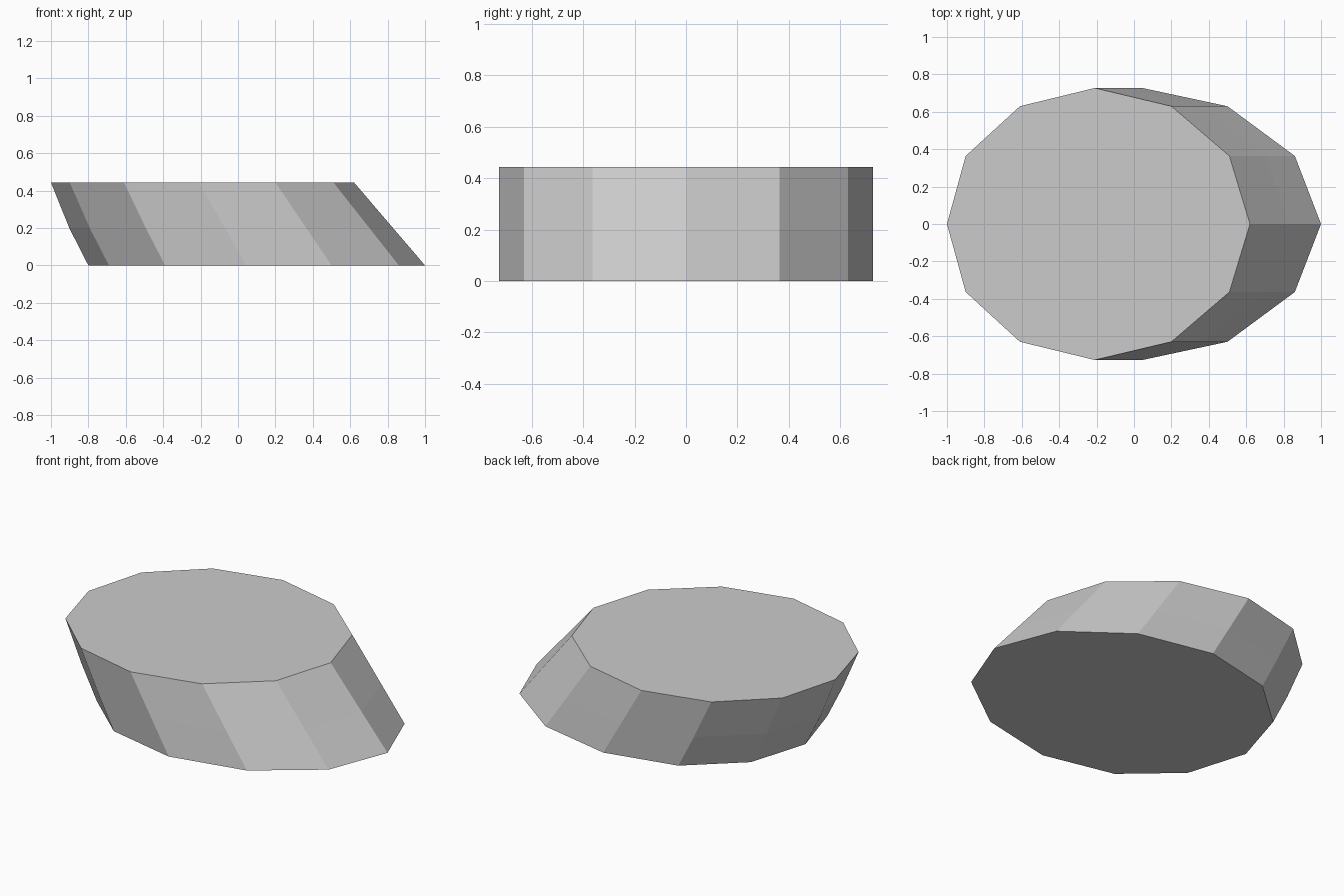
import bpy, bmesh, math

if "Cube" in bpy.data.objects:
    bpy.data.objects.remove(bpy.data.objects["Cube"])

HEIGHT, MID, RY, SIDES = 0.444, 0.2, 0.727, 12
# x stations from the right tip to the left tip, on the upper and lower rims
TOP_X = [0.62, 0.51, 0.20, -0.21, -0.61, -0.90, -1.0]
LOW_X = [1.0, 0.86, 0.50, 0.045, -0.39, -0.69, -0.80]


def ring(bm, z):
    """One twelve-sided section, leaning with height and bulging on the left."""
    t = z / HEIGHT
    verts = []
    for i in range(SIDES):
        k = min(i, SIDES - i)
        bulge = 0.012 * max(0, k - 3) / 3 * (0 < z < HEIGHT)
        x = LOW_X[k] + (TOP_X[k] - LOW_X[k]) * t - bulge
        verts.append(bm.verts.new((x, RY * math.sin(math.tau * i / SIDES), z)))
    return verts


# slanted faceted block: stacked sections closed by flat caps
bm = bmesh.new()
rings = [ring(bm, z) for z in (0, MID, HEIGHT)]
for low, high in zip(rings, rings[1:]):
    for i in range(SIDES):
        j = (i + 1) % SIDES
        bm.faces.new((low[i], low[j], high[j], high[i]))
bm.faces.new(rings[0][::-1])
bm.faces.new(rings[-1])
bmesh.ops.recalc_face_normals(bm, faces=bm.faces)

mesh = bpy.data.meshes.new("slanted_block")
bm.to_mesh(mesh)
bm.free()
grey = bpy.data.materials.new("light_grey")
grey.diffuse_color = (0.6, 0.6, 0.6, 1)
grey.use_nodes = True
grey.node_tree.nodes["Principled BSDF"].inputs["Base Color"].default_value = grey.diffuse_color
mesh.materials.append(grey)
block = bpy.data.objects.new("slanted_block", mesh)
bpy.context.collection.objects.link(block)
